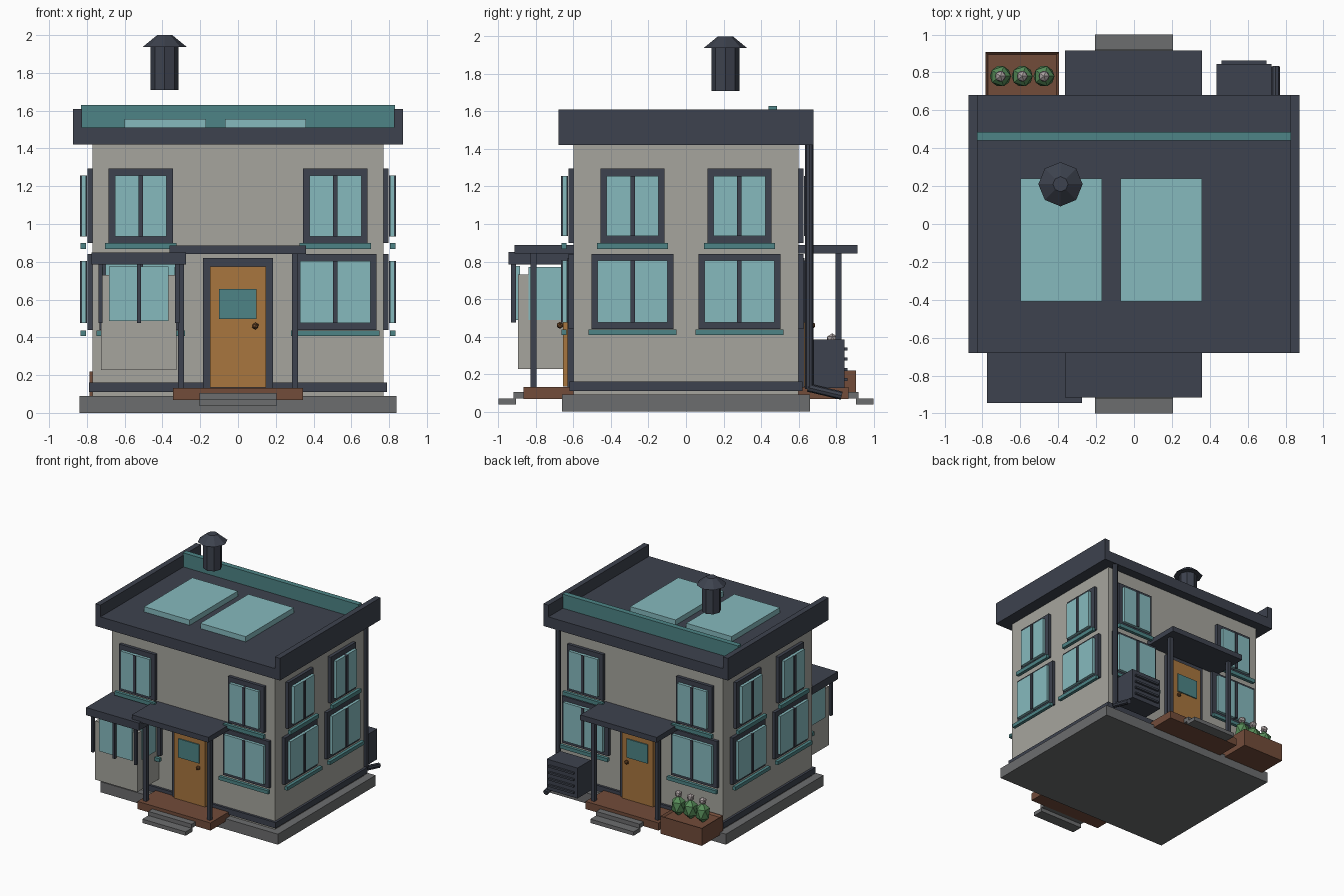
import bpy, bmesh, math
from mathutils import Vector, Matrix

if "Cube" in bpy.data.objects:
    bpy.data.objects.remove(bpy.data.objects["Cube"])


def material(name, rgb):
    m = bpy.data.materials.new(name)
    lin = [(c / 255 / 12.92) if c < 11 else ((c / 255 + 0.055) / 1.055) ** 2.4 for c in rgb]
    m.diffuse_color = (*lin, 1)
    m.use_nodes = True
    m.node_tree.nodes["Principled BSDF"].inputs["Base Color"].default_value = m.diffuse_color
    return m


WALL = material("warm grey wall", (166, 165, 158))
DARK = material("dark slate", (61, 66, 78))
GLASS = material("pale blue glass", (134, 186, 190))
TEAL = material("teal", (77, 132, 134))
WOOD = material("orange wood", (168, 118, 62))
BROWN = material("brown timber", (114, 76, 58))
STONE = material("grey stone", (108, 109, 110))
GREEN = material("leaf green", (86, 140, 88))
PETAL = material("pale petal", (172, 162, 162))
BRONZE = material("bronze", (112, 74, 42))


def finish(bm, name, mat):
    bmesh.ops.recalc_face_normals(bm, faces=bm.faces)
    me = bpy.data.meshes.new(name)
    bm.to_mesh(me)
    bm.free()
    me.materials.append(mat)
    ob = bpy.data.objects.new(name, me)
    bpy.context.collection.objects.link(ob)
    return ob


def box(name, mat, x, y, z, m=Matrix()):
    """Box from (min, max) pairs, placed by matrix m."""
    bm = bmesh.new()
    bmesh.ops.create_cube(bm, size=1)
    for v in bm.verts:
        p = [(a + b) / 2 + c * (b - a) for c, (a, b) in zip(v.co, (x, y, z))]
        v.co = m @ Vector(p)
    return finish(bm, name, mat)


def rod(name, mat, a, b, r1, r2=None, sides=8):
    """Cylinder or cone from point a to point b."""
    a, b = Vector(a), Vector(b)
    bm = bmesh.new()
    bmesh.ops.create_cone(bm, cap_ends=True, segments=sides, radius1=r1,
                          radius2=r1 if r2 is None else r2, depth=(b - a).length)
    rot = (b - a).to_track_quat('Z', 'Y').to_matrix().to_4x4()
    bm.transform(Matrix.Translation((a + b) / 2) @ rot)
    return finish(bm, name, mat)


def ball(name, mat, c, r, sz=1.0):
    bm = bmesh.new()
    bmesh.ops.create_icosphere(bm, subdivisions=1, radius=r)
    bm.transform(Matrix.Translation(c) @ Matrix.Diagonal((1, 1, sz, 1)))
    return finish(bm, name, mat)


# house body
box("foundation", STONE, (-.84, .84), (-.66, .66), (0, .09))
box("walls", WALL, (-.77, .77), (-.6, .6), (.09, 1.42))
box("base_trim", DARK, (-.79, .79), (-.62, .62), (.11, .16))

# roof with side parapets, rear fin and panels
box("roof_slab", DARK, (-.83, .83), (-.68, .68), (1.42, 1.51))
for s, n in ((-1, "left"), (1, "right")):
    box(n + "_parapet", DARK, sorted((s * .825, s * .873)), (-.68, .68), (1.42, 1.61))
box("roof_fin", TEAL, (-.83, .83), (.44, .485), (1.51, 1.63))
for x in (-.60, -.07):
    box("roof_panel", GLASS, (x, x + .43), (-.41, .24), (1.51, 1.555))

# chimney pipe with cap
rod("chimney_pipe", DARK, (-.388, .21, 1.71), (-.388, .21, 1.94), .074)
rod("chimney_cap", DARK, (-.388, .21, 1.937), (-.388, .21, 2.0), .117, .04)


def window(m, cx, fw, fz, gw, gz, sw, sz):
    """Window on a wall whose surface is the local plane y = 0, facing -y."""
    span = lambda w: (cx - w / 2, cx + w / 2)
    box("window_frame", DARK, span(fw), (-.027, .01), fz, m)
    box("window_glass", GLASS, span(gw), (-.058, -.034), gz, m)
    box("window_mullion", DARK, span(.024), (-.066, -.03), gz, m)
    box("window_sill", TEAL, span(sw), (-.064, -.036), sz, m)


# windows, two storeys on four walls
for i, (dist, cx) in enumerate(((.6, .515), (.77, .285), (.6, .515), (.77, .285))):
    m = Matrix.Rotation(i * math.pi / 2, 4, 'Z') @ Matrix.Translation((0, -dist, 0))
    for s in (-1, 1):
        window(m, s * cx, .34, (.90, 1.295), .275, (.935, 1.257), .38, (.867, .9))
        window(m, s * cx, .438, (.44, .84), .375, (.475, .805), .47, (.407, .437))

# porch, door and steps, at front and mirrored at back
for s, n in ((1, "front"), (-1, "back")):
    m = Matrix.Diagonal((1, s, 1, 1))
    box(n + "_porch_roof", DARK, (-.363, .36), (-.915, -.595), (.842, .887), m)
    box(n + "_porch_deck", BROWN, (-.345, .345), (-.865, -.6), (.067, .132), m)
    for x in (-.302, .302):
        box(n + "_porch_post", DARK, (x - .016, x + .016), (-.83, -.797), (.13, .845), m)
    box(n + "_upper_step", STONE, (-.205, .205), (-.92, -.86), (.07, .105), m)
    box(n + "_lower_step", STONE, (-.205, .205), (-1, -.905), (.037, .07), m)
    box(n + "_door_frame", DARK, (-.184, .184), (-.632, -.59), (.13, .82), m)
    box(n + "_door", WOOD, (-.147, .147), (-.656, -.62), (.135, .775), m)
    box(n + "_door_glass", TEAL, (-.1, .097), (-.665, -.656), (.497, .657), m)
    ball(n + "_door_knob", BRONZE, (.092, s * -.672, .46), .019)

# bay box on the front left
cx = -.525
box("bay_wall", WALL, (cx - .2, cx + .2), (-.895, -.6), (.228, .73))
box("bay_roof", DARK, (-.775, -.275), (-.945, -.595), (.785, .85))
box("bay_front_glass", GLASS, (cx - .158, cx + .158), (-.905, -.885), (.487, .775))
for s in (-1, 1):
    box("bay_side_glass", GLASS, sorted((cx + s * .19, cx + s * .207)), (-.84, -.655), (.487, .772))
for x in (cx - .203, cx, cx + .203):
    box("bay_mullion", DARK, (x - .011, x + .011), (-.932, -.906), (.475, .787))

# downspout on the back right corner
rod("downspout", DARK, (.748, .657, .12), (.748, .657, 1.42), .022)
rod("downspout_outlet", DARK, (.748, .65, .128), (.748, .83, .085), .022)

# outdoor unit with slats
box("outdoor_unit", DARK, (.435, .725), (.665, .845), (.125, .385))
for z in (.335, .28, .225, .17):
    box("outdoor_unit_slat", DARK, (.462, .7), (.84, .862), (z - .008, z + .008))

# planter: box with inset top, and three flowering plants
bm = bmesh.new()
bmesh.ops.create_cube(bm, size=1)
bm.transform(Matrix.Translation((-.59, .765, .145)) @ Matrix.Diagonal((.39, .285, .15, 1)))
top = [f for f in bm.faces if f.normal.z > .9]
bmesh.ops.inset_region(bm, faces=top, thickness=.02, depth=-.015)
finish(bm, "planter", BROWN)
for x in (-.705, -.59, -.475):
    ball("plant", GREEN, (x, .78, .285), .062, 1.4)
    ball("flower", PETAL, (x, .78, .385), .032)
